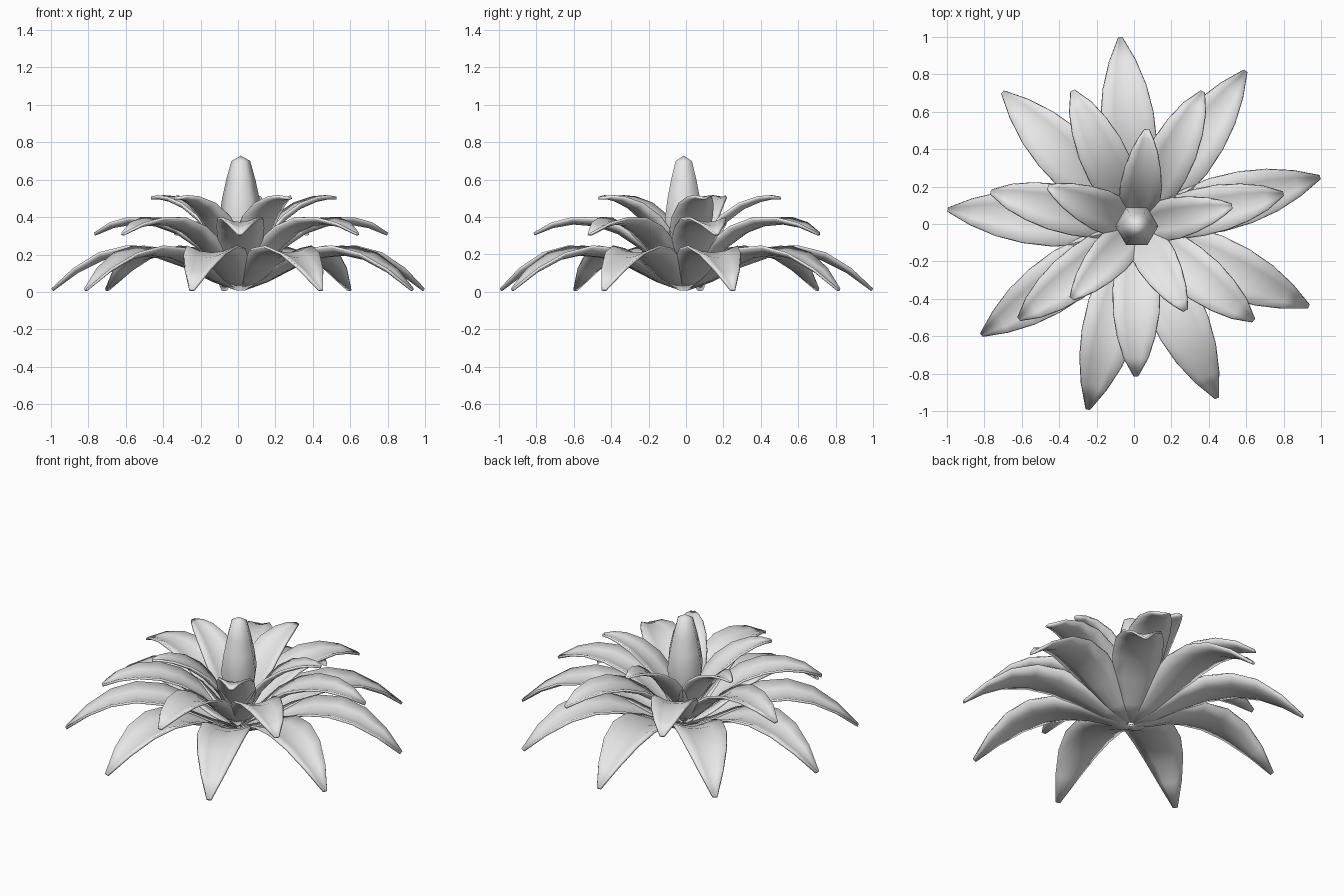
import bpy, math
from mathutils import Vector

if "Cube" in bpy.data.objects:
    bpy.data.objects.remove(bpy.data.objects["Cube"])

CENTRE = Vector((0.015, -0.012, 0.0))

grey = bpy.data.materials.new("light_grey")
grey.diffuse_color = (0.8, 0.8, 0.8, 1.0)
grey.use_nodes = True
grey.node_tree.nodes["Principled BSDF"].inputs["Base Color"].default_value = grey.diffuse_color


def make_object(name, verts, faces, angle):
    mesh = bpy.data.meshes.new(name)
    mesh.from_pydata(verts, [], faces)
    mesh.materials.append(grey)
    obj = bpy.data.objects.new(name, mesh)
    bpy.context.collection.objects.link(obj)
    bpy.ops.object.select_all(action='DESELECT')
    obj.select_set(True)
    bpy.context.view_layer.objects.active = obj
    bpy.ops.object.shade_smooth_by_angle(angle=math.radians(angle))
    return obj


def leaf_whorl(name, count, start, profile, cup):
    """Ring of channelled leaves; profile rows are (radius, height, half width)."""
    verts, faces = [], []
    across = [-1, -0.5, 0, 0.5, 1]
    n = len(across)
    for k in range(count):
        a = math.radians(start + 360 * k / count)
        out = Vector((math.cos(a), math.sin(a), 0))
        side = Vector((-math.sin(a), math.cos(a), 0))
        base = len(verts)
        for i, (r, z, w) in enumerate(profile):
            p, q = profile[max(i - 1, 0)], profile[min(i + 1, len(profile) - 1)]
            dr, dz = q[0] - p[0], q[1] - p[1]
            normal = (out * -dz + Vector((0, 0, dr))).normalized()
            for s in across:
                verts.append(CENTRE + out * r + Vector((0, 0, z))
                             + side * (w * s) + normal * (cup * w * s * s))
        for i in range(len(profile) - 1):
            for j in range(n - 1):
                v = base + i * n + j
                faces.append((v, v + n, v + n + 1, v + 1))
    obj = make_object(name, verts, faces, 40)
    solid = obj.modifiers.new("thickness", 'SOLIDIFY')
    solid.thickness = 0.014
    solid.offset = 0
    return obj


# Three whorls of arching leaves
leaf_whorl("outer_leaves", 9, 15, [
    (0.02, 0.014, 0.03), (0.15, 0.06, 0.08), (0.30, 0.135, 0.125),
    (0.45, 0.188, 0.145), (0.60, 0.203, 0.14), (0.74, 0.175, 0.115),
    (0.88, 0.105, 0.07), (1.01, 0.01, 0.012)], 0.28)
leaf_whorl("middle_leaves", 7, 12.5, [
    (0.02, 0.04, 0.035), (0.12, 0.13, 0.085), (0.23, 0.235, 0.115),
    (0.35, 0.315, 0.125), (0.47, 0.357, 0.122), (0.59, 0.367, 0.10),
    (0.70, 0.348, 0.065), (0.80, 0.308, 0.012)], 0.28)
leaf_whorl("inner_leaves", 5, 12, [
    (0.02, 0.09, 0.035), (0.08, 0.19, 0.085), (0.15, 0.29, 0.108),
    (0.23, 0.38, 0.11), (0.32, 0.448, 0.095), (0.41, 0.487, 0.068),
    (0.47, 0.50, 0.04), (0.52, 0.50, 0.012)], 0.28)

# Six-sided central bud
rings = [(0.05, 0.10), (0.095, 0.25), (0.115, 0.40), (0.10, 0.50),
         (0.078, 0.60), (0.05, 0.70)]
verts, faces = [], []
for r, z in rings:
    for k in range(6):
        a = math.radians(60 * k)
        verts.append(CENTRE + Vector((r * math.cos(a), r * math.sin(a), z)))
for i in range(len(rings) - 1):
    for k in range(6):
        m = (k + 1) % 6
        faces.append((i * 6 + k, i * 6 + m, i * 6 + 6 + m, i * 6 + 6 + k))
top = len(verts)
verts.append(CENTRE + Vector((0, 0, 0.728)))
faces += [(top - 6 + k, top - 6 + (k + 1) % 6, top) for k in range(6)]
faces.append(tuple(range(5, -1, -1)))
make_object("central_bud", verts, faces, 62)
